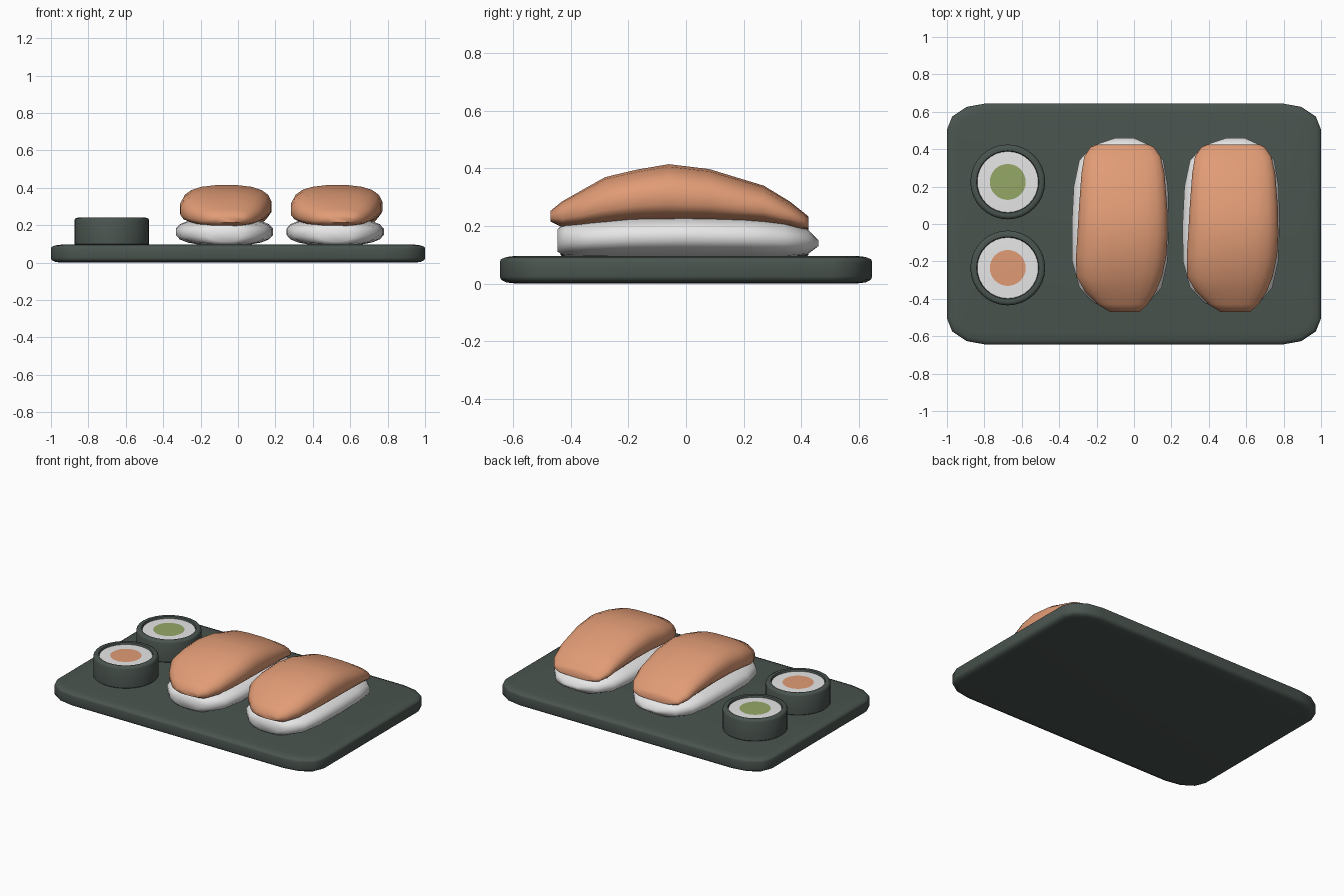
import bpy, bmesh, math

if "Cube" in bpy.data.objects:
    bpy.data.objects.remove(bpy.data.objects["Cube"])

def material(name, rgb):
    m = bpy.data.materials.new(name)
    m.diffuse_color = (*rgb, 1)
    m.use_nodes = True
    m.node_tree.nodes["Principled BSDF"].inputs["Base Color"].default_value = m.diffuse_color
    return m

SLATE = material("dark slate green", (0.068, 0.089, 0.078))
RICE = material("rice white", (0.80, 0.80, 0.80))
SALMON = material("salmon orange", (0.75, 0.33, 0.18))
GREEN = material("cucumber green", (0.30, 0.39, 0.135))

def finish(bm, name, mats, angle=40, rule=None):
    bmesh.ops.recalc_face_normals(bm, faces=bm.faces)
    me = bpy.data.meshes.new(name)
    bm.to_mesh(me)
    bm.free()
    ob = bpy.data.objects.new(name, me)
    bpy.context.collection.objects.link(ob)
    for m in mats:
        me.materials.append(m)
    if rule:
        for p in me.polygons:
            p.material_index = rule(p)
    bpy.ops.object.select_all(action='DESELECT')
    ob.select_set(True)
    bpy.context.view_layer.objects.active = ob
    bpy.ops.object.shade_smooth_by_angle(angle=math.radians(angle))
    return ob

def skin(rings, caps=True):
    """Join equal-length rings of points into a tube with end caps."""
    bm = bmesh.new()
    vs = [[bm.verts.new(p) for p in r] for r in rings]
    n = len(rings[0])
    for a, b in zip(vs, vs[1:]):
        for i in range(n):
            bm.faces.new((a[i], a[(i + 1) % n], b[(i + 1) % n], b[i]))
    if caps:
        bm.faces.new(vs[0])
        bm.faces.new(vs[-1])
    return bm

# Tray: rounded rectangle with softened top and bottom edges
def tray_ring(inset, z):
    hx, hy, rx, ry = 1 - inset, 0.645 - inset, 0.21 - inset, 0.14 - inset
    pts = []
    for k, (sx, sy) in enumerate(((1, 1), (-1, 1), (-1, -1), (1, -1))):
        for j in range(4):
            a = math.radians(90 * k + 30 * j)
            pts.append((sx * (hx - rx) + rx * math.cos(a),
                        sy * (hy - ry) + ry * math.sin(a), z))
    return pts

finish(skin([tray_ring(i, z) for i, z in
             ((0.055, 0), (0.022, 0.004), (0.003, 0.014), (0, 0.025), (0, 0.075),
              (0.003, 0.084), (0.022, 0.092), (0.055, 0.096))]), "tray", [SLATE], 50)

# Maki rolls: turned seaweed wrap, rice disc and filling disc in one profile
PROFILE = ((0.19, 0.09), (0.2, 0.10), (0.2, 0.225), (0.195, 0.235), (0.184, 0.24),
           (0.167, 0.238), (0.163, 0.226), (0.096, 0.228))

def maki(name, x, y, filling):
    n = 32
    rings = [[(x + r * math.cos(2 * math.pi * i / n), y + r * math.sin(2 * math.pi * i / n), z)
              for i in range(n)] for r, z in PROFILE]

    def rule(p):
        d = math.hypot(p.center.x - x, p.center.y - y)
        if p.center.z < 0.2 or d > 0.155:
            return 0
        return 1 if d > 0.05 else 2
    finish(skin(rings), name, [SLATE, RICE, filling], 40, rule)

maki("cucumber_roll", -0.675, 0.225, GREEN)
maki("salmon_roll", -0.675, -0.235, SALMON)

# Nigiri: lofted lumps, one section per row (y, left, right, bottom, top)
FISH = ((-0.47, -0.13, 0.03, 0.215, 0.252), (-0.43, -0.195, 0.075, 0.195, 0.285),
        (-0.36, -0.265, 0.12, 0.195, 0.325), (-0.28, -0.31, 0.152, 0.20, 0.370),
        (-0.17, -0.312, 0.175, 0.21, 0.396), (-0.06, -0.305, 0.182, 0.21, 0.415),
        (0.08, -0.297, 0.18, 0.21, 0.398), (0.27, -0.283, 0.165, 0.205, 0.34),
        (0.36, -0.268, 0.145, 0.195, 0.285), (0.41, -0.235, 0.11, 0.187, 0.245),
        (0.425, -0.20, 0.08, 0.19, 0.232))
BED = ((-0.445, -0.16, 0.02, 0.11, 0.19), (-0.42, -0.22, 0.08, 0.095, 0.21),
       (-0.34, -0.295, 0.15, 0.092, 0.22), (-0.2, -0.333, 0.182, 0.09, 0.235),
       (0.0, -0.335, 0.19, 0.09, 0.24), (0.2, -0.325, 0.185, 0.09, 0.235),
       (0.34, -0.295, 0.16, 0.09, 0.22), (0.42, -0.22, 0.09, 0.10, 0.19),
       (0.46, -0.1, 0.0, 0.13, 0.15))

def loft(name, rows, dx, mat, power, waist):
    n, rings = 20, []
    for y, l, r, b, t in rows:
        mid = b + (t - b) * waist
        ring = []
        for i in range(n):
            a = 2 * math.pi * (i + 0.5) / n
            c, s = math.cos(a), math.sin(a)
            h = (t - mid) if s > 0 else (mid - b)
            ring.append((dx + (l + r) / 2 + (r - l) / 2 * math.copysign(abs(c) ** power, c),
                         y, mid + h * math.copysign(abs(s) ** power, s)))
        rings.append(ring)
    finish(skin(rings), name, [mat], 60)

for side, dx in (("left", 0), ("right", 0.592)):
    loft(side + "_rice_bed", BED, dx, RICE, 0.8, 0.5)
    loft(side + "_salmon_slice", FISH, dx, SALMON, 0.75, 0.42)
